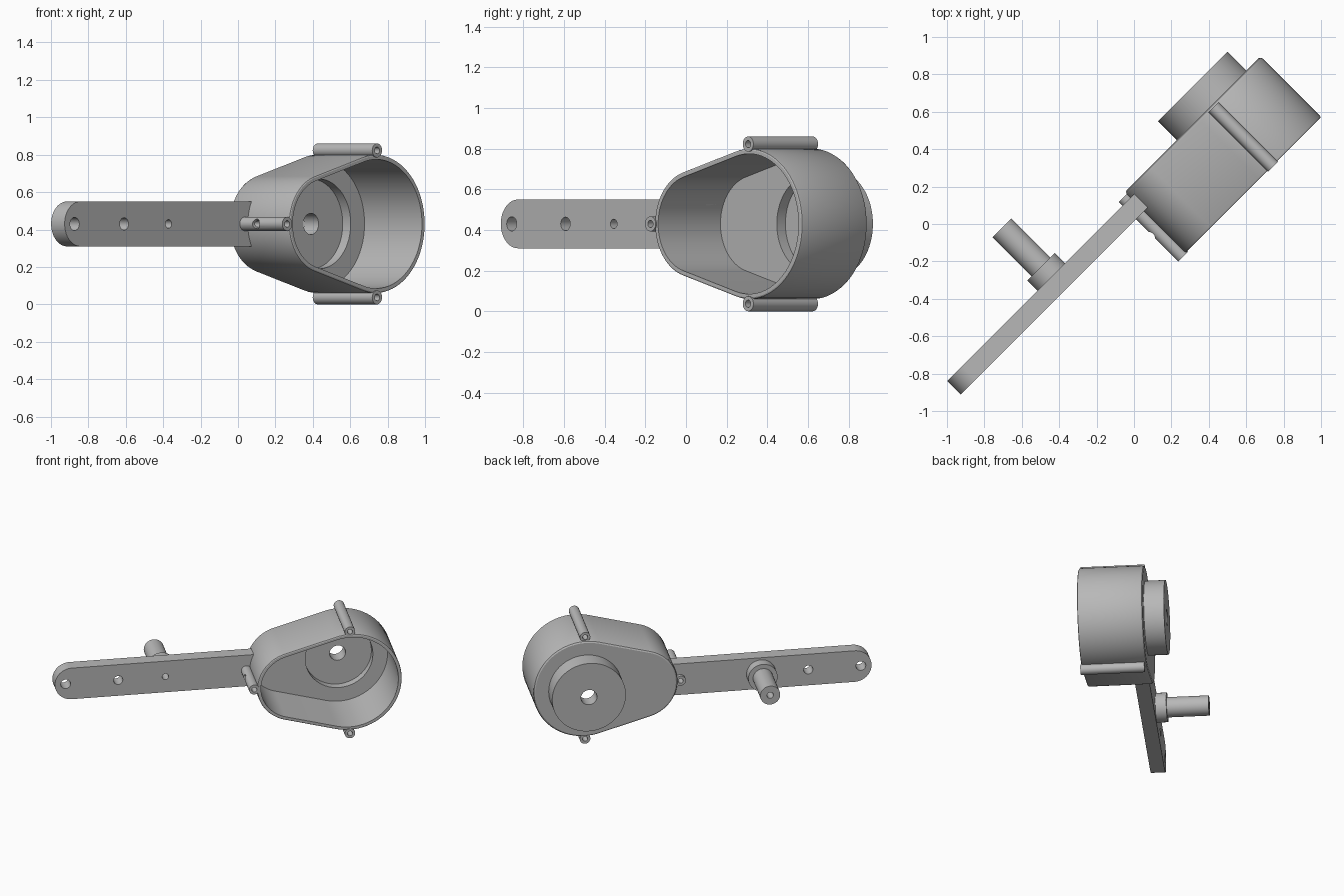
import bpy, bmesh, math
from mathutils import Matrix

if "Cube" in bpy.data.objects:
    bpy.data.objects.remove(bpy.data.objects["Cube"])

# Local frame: x runs along the arm, y points to the back; all is turned 45 degrees about z.
TURN = Matrix.Rotation(math.radians(45), 4, 'Z')
ZC = 0.43              # height of the centre line
BIG, SMALL = (0.742, 0.37), (0.349, 0.264)   # housing arcs: centre x, radius

grey = bpy.data.materials.new("plain grey")
grey.diffuse_color = (0.48, 0.48, 0.48, 1)
grey.use_nodes = True
grey.node_tree.nodes["Principled BSDF"].inputs["Base Color"].default_value = grey.diffuse_color


def make(name, rings):
    """Skin a closed solid through equal-length rings of points."""
    bm = bmesh.new()
    loops = [[bm.verts.new(p) for p in r] for r in rings]
    n = len(loops[0])
    for a, b in zip(loops, loops[1:]):
        for i in range(n):
            j = (i + 1) % n
            bm.faces.new((a[i], a[j], b[j], b[i]))
    bm.faces.new(loops[0])
    bm.faces.new(loops[-1])
    bmesh.ops.recalc_face_normals(bm, faces=bm.faces)
    me = bpy.data.meshes.new(name)
    bm.to_mesh(me)
    bm.free()
    me.materials.append(grey)
    ob = bpy.data.objects.new(name, me)
    bpy.context.collection.objects.link(ob)
    ob.matrix_world = TURN
    return ob


def rod(name, x, z, r, y0, y1, n=48):
    """Cylinder along local y."""
    return make(name, [[(x + r * math.cos(2 * math.pi * i / n), y,
                         z + r * math.sin(2 * math.pi * i / n)) for i in range(n)]
                       for y in (y0, y1)])


def outline(inset, y, n=48):
    """Two tangent arcs joined by straight sides."""
    tilt = math.asin((BIG[1] - SMALL[1]) / (BIG[0] - SMALL[0]))
    a = math.pi / 2 + tilt
    pts = []
    for (cx, r), s, e in ((BIG, -a, a), (SMALL, a, 2 * math.pi - a)):
        for i in range(n + 1):
            t = s + (e - s) * i / n
            pts.append((cx + (r - inset) * math.cos(t), y, ZC + (r - inset) * math.sin(t)))
    return pts


def cut(ob, *cutters):
    for c in cutters:
        m = ob.modifiers.new("cut", 'BOOLEAN')
        m.operation, m.solver, m.object = 'DIFFERENCE', 'EXACT', c
        c.hide_render = True
        c.hide_set(True)


# Cutters
cavity = make("cavity_cutter", [outline(0.025, -0.5), outline(0.025, 0.13)])
bore = rod("bore_cutter", BIG[0], ZC, 0.24, 0.0, 0.19, 96)
axle = rod("axle_cutter", BIG[0], ZC, 0.057, 0.0, 0.5)
pin_hole = rod("pin_hole_cutter", -0.514, ZC, 0.023, -0.2, 0.7)

# Housing shell with softened edges
housing = make("housing", [outline(0.008, -0.304), outline(0.002, -0.301), outline(0, -0.294),
                           outline(0, 0.138), outline(0.005, 0.15), outline(0.015, 0.156)])
cut(housing, cavity, bore)

# Round boss on the back of the housing
boss = rod("rear_boss", BIG[0], ZC, 0.262, 0.14, 0.297, 96)
cut(boss, bore, axle)

# Arm with one rounded end
arm_profile = [(0.13, ZC - 0.12), (0.13, ZC + 0.12)]
arm_profile += [(-1.18 + 0.12 * math.cos(t), ZC + 0.12 * math.sin(t))
                for t in (math.pi * (0.5 + i / 32) for i in range(33))]
arm = make("arm", [[(x, y, z) for x, z in arm_profile] for y in (0.011, 0.113)])
cut(arm, cavity, pin_hole,
    rod("arm_end_hole_cutter", -1.224, ZC, 0.035, -0.1, 0.2),
    rod("arm_mid_hole_cutter", -0.85, ZC, 0.033, -0.1, 0.2))

# Crank pin and its collar
for name, r, y0, y1 in (("pin_collar", 0.104, 0.112, 0.19), ("crank_pin", 0.071, 0.18, 0.484)):
    cut(rod(name, -0.514, ZC, r, y0, y1), pin_hole)

# Screw tubes around the housing
for name, x, z in (("top_screw_tube", BIG[0], 0.823), ("bottom_screw_tube", BIG[0], 0.037),
                   ("side_screw_tube", 0.062, ZC)):
    tube = rod(name, x, z, 0.037, -0.31, 0.14)
    hole = rod(name + "_cutter", x, z, 0.018, -0.5, 0.5, 32)
    cut(tube, hole)
    if name.startswith("side"):
        cut(arm, hole)
        # Cross hole through the side tube
        cross = make("cross_hole_cutter", [[(cx, -0.11 + 0.026 * math.cos(math.pi * i / 16),
                                             ZC + 0.026 * math.sin(math.pi * i / 16))
                                            for i in range(32)] for cx in (-0.1, 0.2)])
        cut(tube, cross)

# Bake the cuts, drop the cutters and smooth the round surfaces
bpy.context.view_layer.update()
dg = bpy.context.evaluated_depsgraph_get()
parts = [o for o in bpy.data.objects if not o.hide_render]
baked = {o: bpy.data.meshes.new_from_object(o.evaluated_get(dg)) for o in parts}
for o, me in baked.items():
    o.modifiers.clear()
    o.data = me
for o in [o for o in bpy.data.objects if o.hide_render]:
    bpy.data.objects.remove(o)
for o in parts:
    o.select_set(True)
bpy.context.view_layer.objects.active = parts[0]
bpy.ops.object.shade_smooth_by_angle(angle=math.radians(25))
